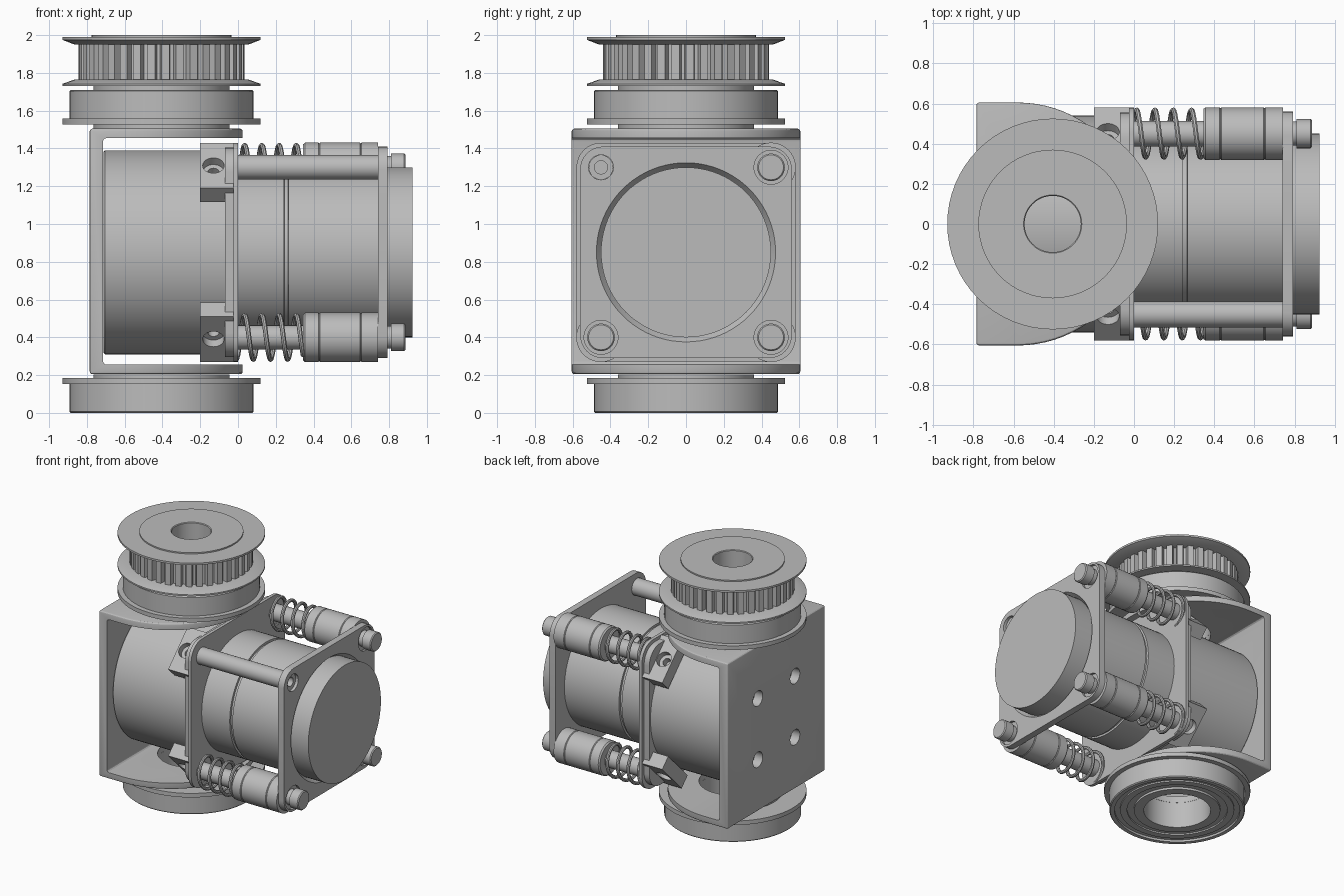
import bpy, bmesh
from math import pi, sin, cos
from mathutils import Matrix, Vector

if "Cube" in bpy.data.objects:
    bpy.data.objects.remove(bpy.data.objects["Cube"])

metal = bpy.data.materials.new("plain_grey_metal")
metal.use_nodes = True
GREY = (0.5, 0.5, 0.5, 1)
metal.diffuse_color = GREY
for node in metal.node_tree.nodes:
    if node.type == "BSDF_PRINCIPLED":
        node.inputs["Base Color"].default_value = GREY

MID = 0.85        # height of the motor axis
SHAFT = -0.405    # x of the vertical pulley axis
OFF = 0.45        # corner offset of springs and rod
TO_X = Matrix.Rotation(pi / 2, 4, "Y")


def activate(ob):
    bpy.ops.object.select_all(action="DESELECT")
    ob.select_set(True)
    bpy.context.view_layer.objects.active = ob


def finish(name, bm, matrix=Matrix()):
    bmesh.ops.recalc_face_normals(bm, faces=bm.faces)
    bm.transform(matrix)
    me = bpy.data.meshes.new(name)
    bm.to_mesh(me)
    bm.free()
    me.materials.append(metal)
    ob = bpy.data.objects.new(name, me)
    bpy.context.collection.objects.link(ob)
    return ob


def smooth(ob):
    activate(ob)
    bpy.ops.object.shade_smooth_by_angle(angle=0.5)
    return ob


def lathe(name, profile, matrix=Matrix(), steps=64, closed=False):
    """Spin (radius, height) points around z, then place with matrix."""
    bm = bmesh.new()
    vs = [bm.verts.new((r, 0, z)) for r, z in profile]
    edges = [bm.edges.new(p) for p in zip(vs, vs[1:])]
    if closed:
        edges.append(bm.edges.new((vs[-1], vs[0])))
    bmesh.ops.spin(bm, geom=vs + edges, cent=(0, 0, 0), axis=(0, 0, 1),
                   angle=2 * pi, steps=steps, use_merge=True)
    bmesh.ops.remove_doubles(bm, verts=bm.verts, dist=1e-5)
    return smooth(finish(name, bm, matrix))


def prism(name, outline, z0, z1, matrix=Matrix(), bevel=0):
    """Extrude a 2D outline from z0 to z1."""
    bm = bmesh.new()
    face = bm.faces.new([bm.verts.new((x, y, z0)) for x, y in outline])
    new = bmesh.ops.extrude_face_region(bm, geom=[face])["geom"]
    bmesh.ops.translate(bm, vec=(0, 0, z1 - z0),
                        verts=[v for v in new if isinstance(v, bmesh.types.BMVert)])
    if bevel:
        bmesh.ops.recalc_face_normals(bm, faces=bm.faces)
        sharp = [e for e in bm.edges if e.calc_face_angle(0) > 1]
        bmesh.ops.bevel(bm, geom=sharp, offset=bevel, segments=3, profile=0.5,
                        affect="EDGES", clamp_overlap=True)
    return finish(name, bm, matrix)


def circle(r, n=48):
    return [(r * cos(2 * pi * i / n), r * sin(2 * pi * i / n)) for i in range(n)]


def rect(x0, x1, y0, y1):
    return [(x0, y0), (x1, y0), (x1, y1), (x0, y1)]


def rounded_square(half, r, n=8):
    pts = []
    for q, (sx, sy) in enumerate([(1, 1), (-1, 1), (-1, -1), (1, -1)]):
        for i in range(n + 1):
            a = (q + i / n) * pi / 2
            pts.append((sx * (half - r) + r * cos(a), sy * (half - r) + r * sin(a)))
    return pts


def cut(ob, *cutters):
    for c in cutters:
        c.hide_render = True
        m = ob.modifiers.new("cut", "BOOLEAN")
        m.operation, m.solver, m.object = "DIFFERENCE", "EXACT", c
        activate(ob)
        bpy.ops.object.modifier_apply(modifier=m.name)
        bpy.data.objects.remove(c)
    return ob


def along_x(y=0.0, z=0.0):
    return Matrix.Translation((0, y, MID + z)) @ TO_X


# C-shaped bracket with round-ended flanges, shaft bores and four wall holes
arc = [(-0.58 + 0.605 * sin(pi * i / 40), -0.605 * cos(pi * i / 40)) for i in range(41)]
bracket = prism("bracket", [(-0.785, -0.605)] + arc + [(-0.785, 0.605)], 0.205, 1.505, bevel=0.014)
cut(bracket,
    prism("pocket", rect(-0.715, 1, -1, 1), 0.255, 1.455, bevel=0.02),
    prism("bore", circle(0.24), 0, 2, Matrix.Translation((SHAFT, 0, 0))),
    *[prism("hole", circle(0.06, 24), -1, -0.6, along_x(y, z))
      for y in (-0.23, 0.23) for z in (-0.24, 0.24)])
smooth(bracket)

# Flanged bearings above and below the bracket
race = [(0.24, 0), (0.36, 0), (0.36, 0.02), (0.525, 0.02), (0.525, 0.052), (0.487, 0.052),
        (0.487, 0.197), (0.48, 0.204), (0.45, 0.204), (0.45, 0.187), (0.41, 0.187),
        (0.41, 0.198), (0.36, 0.198), (0.36, 0.187), (0.31, 0.187), (0.31, 0.204), (0.24, 0.204)]
for name, z, s in (("upper_bearing", 1.506, 1), ("lower_bearing", 0.204, -1)):
    lathe(name, [(r, z + s * d) for r, d in race], Matrix.Translation((SHAFT, 0, 0)), closed=True)

# Toothed pulley: two flared rims around a toothed drum
at_shaft = Matrix.Translation((SHAFT, 0, 0))
B = 0.14
lathe("pulley_lower_rim", [(B, 1.71), (0.36, 1.71), (0.36, 1.73), (0.525, 1.73), (0.525, 1.742),
                           (0.46, 1.765), (B, 1.765)], at_shaft, closed=True)
lathe("pulley_upper_rim", [(B, 1.95), (0.46, 1.95), (0.525, 1.975), (0.525, 1.99), (0.37, 1.99),
                           (0.37, 2), (B + 0.005, 2), (B, 1.995)], at_shaft, closed=True)
TEETH = 36
gear = []
for i in range(TEETH):
    for r, t in ((0.44, 0.0), (0.44, 0.55), (0.40, 0.65), (0.40, 0.9)):
        a = 2 * pi * (i + t) / TEETH
        gear.append((r * cos(a), r * sin(a)))
drum = prism("pulley_teeth", gear, 1.76, 1.955, at_shaft)
cut(drum, prism("bore", circle(B, 64), 1.5, 2.2, at_shaft))
smooth(drum)

# Motor: wide rear drum, slimmer front barrel with a seam groove
lathe("motor_body", [(0, -0.713), (0.53, -0.713), (0.54, -0.705), (0.54, -0.02), (0.45, -0.02),
                     (0.45, 0.243), (0.435, 0.245), (0.435, 0.265), (0.45, 0.267),
                     (0.45, 0.925), (0, 0.925)], along_x(), steps=80)

# Square mounting plate with a recessed rear rib
smooth(prism("mount_plate", rounded_square(0.58, 0.13), -0.025, 0, along_x()))
smooth(prism("mount_rib", rounded_square(0.555, 0.13), -0.07, -0.02, along_x()))

# End plate: countersunk opening and recesses for the bolts and rod
end_plate = prism("end_plate", rounded_square(0.56, 0.12), 0.74, 0.792, along_x())
DAMPERS = ((OFF, OFF), (-OFF, -OFF), (OFF, -OFF))
cut(end_plate,
    lathe("opening", [(0, 0.7), (0.44, 0.7), (0.44, 0.745), (0.48, 0.8), (0, 0.8)],
          along_x(), steps=80),
    prism("rod_seat", circle(0.066, 32), 0.7, 0.9, along_x(-OFF, OFF)),
    *[prism("bolt_seat", circle(0.09, 32), 0.772, 0.9, along_x(y, z)) for y, z in DAMPERS])
smooth(end_plate)

# Slanted drilled tabs at the four corners of the mount plate
for k in range(4):
    turn = Matrix.Translation((0, 0, MID)) @ Matrix.Rotation(pi / 4 + k * pi / 2, 4, "X")
    tab = prism("corner_tab", rect(-0.2, -0.02, -0.17, 0.17), 0.545, 0.65, turn)
    place = turn @ Matrix.Translation((-0.13, 0, 0))
    cut(tab, prism("recess", circle(0.057, 32), 0.6, 0.8, place),
        prism("drill", circle(0.03, 24), 0.5, 0.8, place))
    smooth(tab)

# Plain spacer rod with a hollow end
lathe("spacer_rod", [(0, -0.01), (0.065, -0.01), (0.065, 0.77), (0.035, 0.77),
                     (0.035, 0.72), (0, 0.72)], along_x(-OFF, OFF), steps=32)

# Spring dampers at the other three corners
TURNS, STEP = 3.9, 20
for y, z in DAMPERS:
    lathe("damper_shaft", [(0, -0.01), (0.064, -0.01), (0.064, 0.4), (0, 0.4)],
          along_x(y, z), steps=32)
    lathe("damper_barrel", [(0, 0.345), (0.122, 0.345), (0.131, 0.355), (0.131, 0.425),
                            (0.127, 0.43), (0.131, 0.435), (0.131, 0.645), (0.127, 0.65),
                            (0.131, 0.655), (0.131, 0.742), (0, 0.742)], along_x(y, z), steps=40)
    lathe("damper_bolt", [(0, 0.76), (0.06, 0.76), (0.06, 0.81), (0.073, 0.81), (0.073, 0.88),
                          (0.066, 0.887), (0, 0.887)], along_x(y, z), steps=32)
    curve = bpy.data.curves.new("coil_spring", "CURVE")
    curve.dimensions = "3D"
    curve.bevel_depth, curve.bevel_resolution, curve.use_fill_caps = 0.013, 2, True
    spline = curve.splines.new("POLY")
    count = int(TURNS * STEP)
    spline.points.add(count)
    for i, p in enumerate(spline.points):
        a = 2 * pi * i / STEP
        v = along_x(y, z) @ Vector((0.117 * cos(a), 0.117 * sin(a), -0.01 + 0.355 * i / count))
        p.co = (*v, 1)
    curve.materials.append(metal)
    spring = bpy.data.objects.new("coil_spring", curve)
    bpy.context.collection.objects.link(spring)
    activate(spring)
    bpy.ops.object.convert(target="MESH")
    smooth(bpy.context.view_layer.objects.active)
